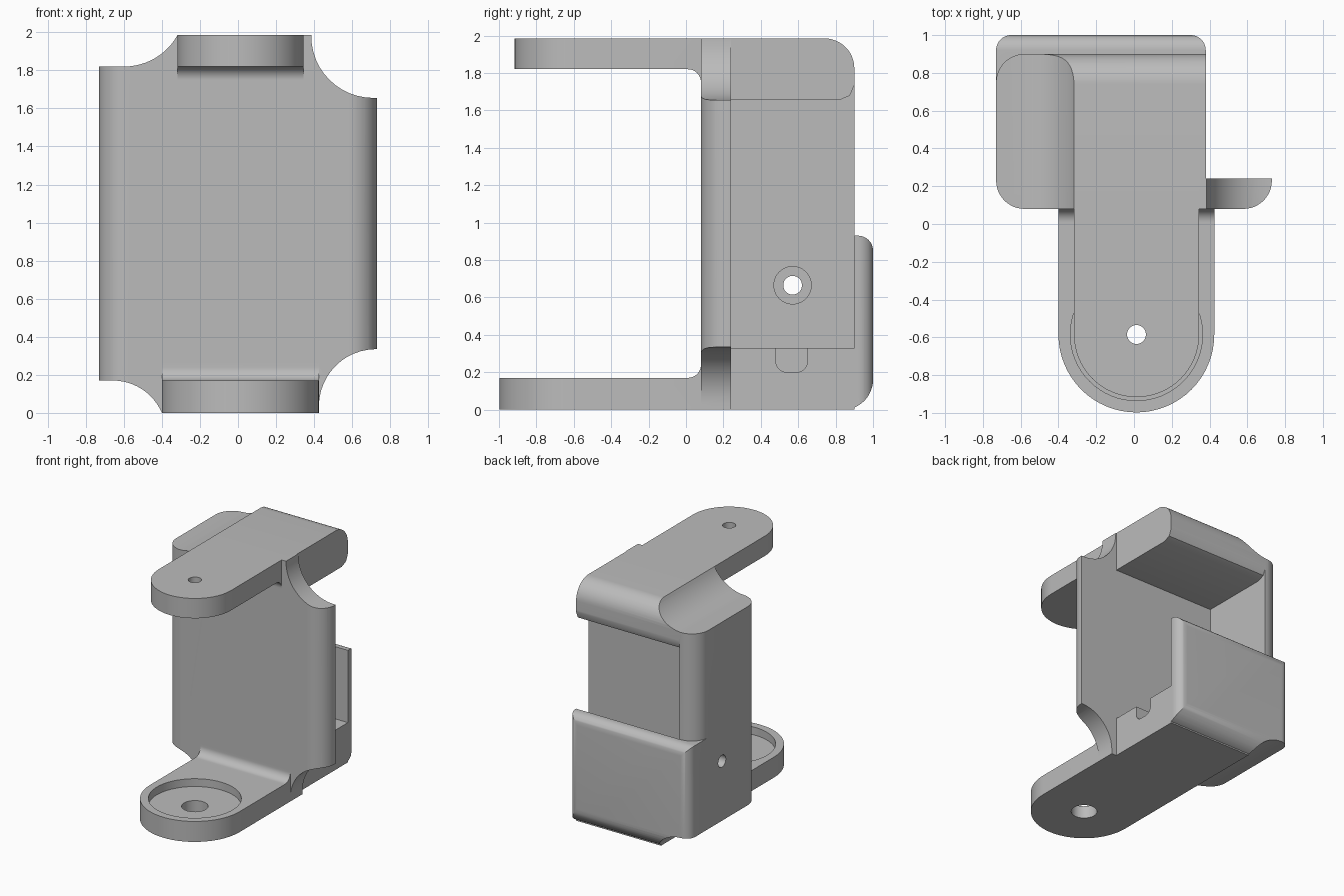
import bpy, bmesh, math
from mathutils import Vector

cube = bpy.data.objects.get("Cube")
if cube:
    bpy.data.objects.remove(cube, do_unlink=True)

grey = bpy.data.materials.new("plain grey")
grey.use_nodes = True
grey.diffuse_color = (0.5, 0.5, 0.5, 1)
grey.node_tree.nodes["Principled BSDF"].inputs["Base Color"].default_value = (0.5, 0.5, 0.5, 1)


def rounded(points, steps=12):
    """Outline whose corners (u, v, radius) are replaced by tangent arcs."""
    out = []
    for i, p in enumerate(points):
        c = Vector(p[:2])
        if len(p) == 2:
            out.append(c)
            continue
        a = (Vector(points[i - 1][:2]) - c).normalized()
        b = (Vector(points[(i + 1) % len(points)][:2]) - c).normalized()
        half = a.angle(b) / 2
        r = p[2]
        mid = c + (a + b).normalized() * r / math.sin(half)
        start = c + a * r / math.tan(half) - mid
        sweep = start.angle_signed(c + b * r / math.tan(half) - mid)
        for k in range(steps + 1):
            t = -sweep * k / steps
            out.append(mid + Vector((start.x * math.cos(t) - start.y * math.sin(t),
                                     start.x * math.sin(t) + start.y * math.cos(t))))
    return [p for i, p in enumerate(out) if (p - out[i - 1]).length > 1e-4]


def prism(name, axis, points, lo, hi):
    """Extrude an outline along an axis; x uses (y,z), y uses (x,z), z uses (x,y)."""
    place = {"x": lambda u, v, w: (w, u, v),
             "y": lambda u, v, w: (u, w, v),
             "z": lambda u, v, w: (u, v, w)}[axis]
    bm = bmesh.new()
    outline = rounded(points)
    ends = [[bm.verts.new(place(p[0], p[1], w)) for p in outline] for w in (lo, hi)]
    bm.faces.new(ends[0])
    bm.faces.new(ends[1])
    n = len(outline)
    for i in range(n):
        j = (i + 1) % n
        bm.faces.new((ends[0][i], ends[0][j], ends[1][j], ends[1][i]))
    bmesh.ops.recalc_face_normals(bm, faces=bm.faces)
    mesh = bpy.data.meshes.new(name)
    bm.to_mesh(mesh)
    bm.free()
    obj = bpy.data.objects.new(name, mesh)
    bpy.context.collection.objects.link(obj)
    mesh.materials.append(grey)
    return obj


def disc(name, axis, u, v, r, lo, hi, sides=48):
    ring = [(u + r * math.cos(math.tau * k / sides), v + r * math.sin(math.tau * k / sides))
            for k in range(sides)]
    return prism(name, axis, ring, lo, hi)


def combine(target, other, operation):
    """Apply a boolean and discard the second solid."""
    mod = target.modifiers.new("cut", "BOOLEAN")
    mod.operation, mod.solver, mod.object = operation, "EXACT", other
    bpy.context.view_layer.update()
    graph = bpy.context.evaluated_depsgraph_get()
    mesh = bpy.data.meshes.new_from_object(target.evaluated_get(graph))
    target.modifiers.clear()
    target.data = mesh
    bpy.data.objects.remove(other, do_unlink=True)


def rect(u0, v0, u1, v1):
    return [(u0, v0), (u1, v0), (u1, v1), (u0, v1)]


TOP = 1.985

# Main shell: front plate, side wall, ceiling and floor
body = prism("bracket", "z", [(-.73, .08, .15), (.73, .08, .15), (.73, .24), (.38, .24),
                              (.38, .9), (-.73, .9, .15)], 0, TOP)
combine(body, prism("side_shape", "x", [(0, 0), (.9, 0), (.9, TOP, .16), (0, TOP)], -1, 1),
        "INTERSECT")
combine(body, prism("cavity", "x", [(.24, .33), (1.2, .33), (1.2, 1.75), (.9, 1.75),
                                    (.9, 1.735), (.876, 1.679), (.82, 1.655), (.24, 1.655)],
                    -.57, 1), "DIFFERENCE")

# Lower back cup
cup = prism("cup", "x", [(.5, 0), (1, 0, .16), (1, .93, .08), (.5, .93)], -.73, .38)
combine(cup, prism("cup_plan", "z", [(-.73, .4), (.38, .4), (.38, 1, .08), (-.73, 1, .08)],
                   -.1, 1.2), "INTERSECT")
combine(cup, prism("cup_inside", "z", rect(-.57, .24, 1, .9), .33, 2), "DIFFERENCE")
combine(body, cup, "UNION")

# Front silhouette with the four scooped corners
silhouette = [(-.4, 0), (.425, 0), (.425, .335, .3), (.8, .335), (.8, 1.655),
              (.385, 1.655, .325), (.385, 2.1), (-.318, 2.1), (-.318, TOP),
              (-.41, 1.82, .32), (-.8, 1.82), (-.8, .17), (-.475, .17, .28)]
combine(body, prism("silhouette", "y", silhouette, 0, 1.2), "INTERSECT")


# Arms with round ends, and the fillets where they meet the plate
def arm(name, x0, x1, z0, z1, fillet_z, side):
    r = (x1 - x0) / 2
    cx = (x0 + x1) / 2
    tip = [(cx - r * math.cos(math.pi * k / 32), -.585 - r * math.sin(math.pi * k / 32))
           for k in range(33)]
    combine(body, prism(name, "z", tip + [(x1, .16), (x0, .16)], z0, z1), "UNION")
    profile = [(-.02, fillet_z - side * .04), (-.02, fillet_z), (.08, fillet_z, .07),
               (.08, fillet_z + side * .09), (.12, fillet_z + side * .09),
               (.12, fillet_z - side * .04)]
    combine(body, prism(name + "_fillet", "x", profile, x0, x1), "UNION")


arm("lower_arm", -.4, .425, 0, .17, .17, 1)
arm("upper_arm", -.318, .345, 1.82, TOP, 1.82, -1)

# Holes, recess and cable slot
cutters = [disc("recess", "z", .013, -.585, .35, .105, .5, 64),
           disc("lower_hole", "z", .013, -.585, .1, -.2, .3),
           disc("upper_hole", "z", .013, -.585, .05, 1.5, 2.2),
           disc("wall_hole", "x", .57, .665, .05, -1, -.4),
           disc("wall_bore", "x", .57, .665, .1, -.64, -.4),
           prism("cable_slot", "x", [(.48, .2, .06), (.65, .2, .06), (.65, .45), (.48, .45)],
                 .2, .6)]
for cutter in cutters:
    combine(body, cutter, "DIFFERENCE")

# Smooth the curved faces, keep the edges sharp
bpy.ops.object.select_all(action="DESELECT")
body.select_set(True)
bpy.context.view_layer.objects.active = body
bpy.ops.object.shade_smooth_by_angle(angle=math.radians(30))
